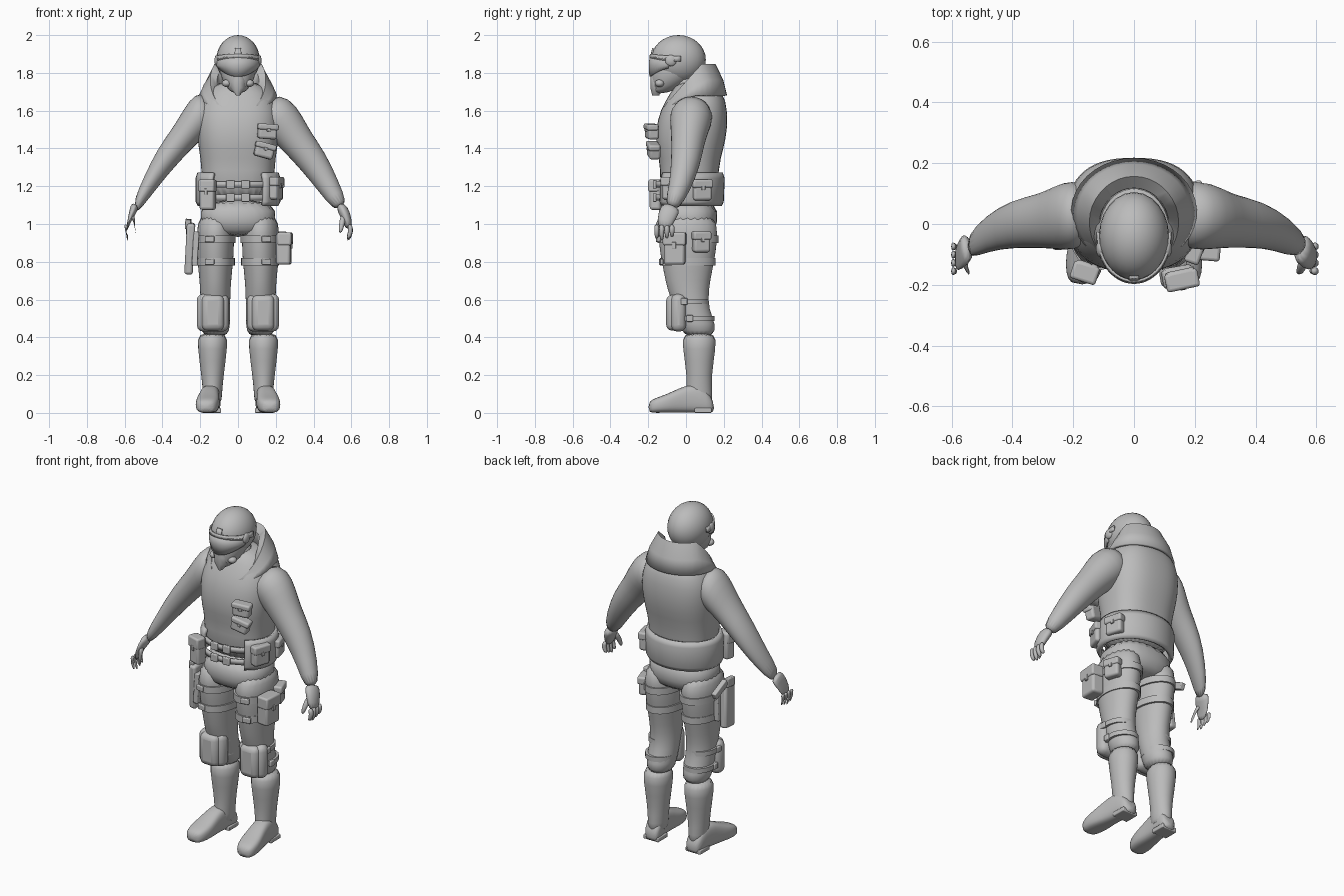
import bpy
import bmesh
from math import sin, cos, pi, radians, copysign
from mathutils import Vector, Euler

default_cube = bpy.data.objects.get("Cube")
if default_cube:
    bpy.data.objects.remove(default_cube, do_unlink=True)

tone = (0.5, 0.5, 0.5, 1)
grey = bpy.data.materials.new("plain grey")
grey.use_nodes = True
grey.diffuse_color = tone
grey.node_tree.nodes["Principled BSDF"].inputs["Base Color"].default_value = tone

AXIS_X, AXIS_Y, AXIS_Z = Vector((1, 0, 0)), Vector((0, 1, 0)), Vector((0, 0, 1))
SIDES = {"left": 1, "right": -1}


def finish(name, bm, smooth=False, thickness=0, bevel=0):
    """Turn a bmesh into a shaded object with its modifiers."""
    bmesh.ops.recalc_face_normals(bm, faces=bm.faces)
    mesh = bpy.data.meshes.new(name)
    bm.to_mesh(mesh)
    bm.free()
    mesh.materials.append(grey)
    part = bpy.data.objects.new(name, mesh)
    bpy.context.collection.objects.link(part)
    for polygon in mesh.polygons:
        polygon.use_smooth = True
    if smooth:
        part.modifiers.new("Smoothing", 'SUBSURF').levels = 1
    else:
        mesh.set_sharp_from_angle(angle=radians(40))
    if thickness:
        solid = part.modifiers.new("Thickness", 'SOLIDIFY')
        solid.thickness, solid.offset = thickness, 0
    if bevel:
        rounding = part.modifiers.new("Rounding", 'BEVEL')
        rounding.width, rounding.segments = bevel, 3
    return part


def skin(name, sections, sides=20, power=2, smooth=True):
    """Join superellipse sections given as (centre, axis u, axis v)."""
    bm = bmesh.new()
    rings = []
    for centre, u, v in sections:
        ring = []
        for k in range(sides):
            c, s = cos(2 * pi * k / sides), sin(2 * pi * k / sides)
            point = centre + u * copysign(abs(c) ** (2 / power), c) + v * copysign(abs(s) ** (2 / power), s)
            point.z = max(point.z, 0)
            ring.append(bm.verts.new(point))
        rings.append(ring)
    for low, high in zip(rings, rings[1:]):
        for k in range(sides):
            bm.faces.new((low[k], low[k - 1], high[k - 1], high[k]))
    bm.faces.new(rings[0])
    bm.faces.new(rings[-1])
    return finish(name, bm, smooth)


def column(name, x, rows, **options):
    """Upright body from rows of (height, y, half width, half depth)."""
    skin(name, [(Vector((x, y, z)), AXIS_X * w, AXIS_Y * d) for z, y, w, d in rows], **options)


def limb(name, side, rows, flat=1, **options):
    """Tapered tube along rows of (x, y, z, radius), mirrored by side."""
    points = [Vector(row[:3]) for row in rows]
    sections = []
    for i, row in enumerate(rows):
        ahead, behind = points[min(i + 1, len(rows) - 1)], points[max(i - 1, 0)]
        along = (ahead - behind).normalized()
        v = (AXIS_Y - along * along.y).normalized()
        section = [points[i], v.cross(along) * row[3], v * row[3] * flat]
        for vector in section:
            vector.x *= side
        sections.append(section)
    skin(name, sections, **options)


def band(name, start, end, profile, thickness, steps=24):
    """Sheet swept round z, angle zero at the front; profile gives (rx, ry, y, z)."""
    bm = bmesh.new()
    columns = []
    for i in range(steps + 1):
        a = radians(start + (end - start) * i / steps)
        columns.append([bm.verts.new((rx * sin(a), y - ry * cos(a), z)) for rx, ry, y, z in profile(a)])
    for this, following in zip(columns, columns[1:]):
        for j in range(len(this) - 1):
            bm.faces.new((this[j], following[j], following[j + 1], this[j + 1]))
    finish(name, bm, thickness=thickness)


def ball(name, centre, radii):
    bm = bmesh.new()
    bmesh.ops.create_uvsphere(bm, u_segments=24, v_segments=16, radius=1)
    bmesh.ops.scale(bm, vec=radii, verts=bm.verts)
    finish(name, bm).location = centre


def box(name, centre, size, tilt=0, turn=0, pitch=0, bevel=.005):
    bm = bmesh.new()
    bmesh.ops.create_cube(bm, size=1)
    bmesh.ops.scale(bm, vec=size, verts=bm.verts)
    part = finish(name, bm, bevel=bevel)
    part.location = centre
    part.rotation_euler = radians(pitch), radians(tilt), radians(turn)


def pouch(name, centre, size, tilt=0, turn=0):
    """Bag with an overhanging flap and a buckle; its own front is -y."""
    width, depth, height = size
    rotation = Euler((0, radians(tilt), radians(turn)))

    def place(y, z):
        offset = Vector((0, y, z))
        offset.rotate(rotation)
        return Vector(centre) + offset

    box(name, centre, size, tilt, turn, bevel=.014)
    box(f"{name}_flap", place(-.006, height * .3), (width * 1.1, depth, height * .4), tilt, turn, bevel=.01)
    box(f"{name}_buckle", place(-depth * .55, height * .1), (width / 5, .01, height / 5), tilt, turn, bevel=.003)


# Torso, hips and neck
column("torso", 0, [(1.1, .01, .2, .16), (1.3, .02, .19, .15), (1.4, .02, .21, .18), (1.5, .03, .22, .19),
                    (1.6, .04, .22, .18), (1.7, .06, .18, .14), (1.76, .04, .09, .08)], sides=28, power=2.5)
column("hips", 0, [(.93, .01, .15, .13), (1, .01, .21, .16), (1.14, .01, .2, .16)], sides=24, power=2.4)
column("neck", 0, [(1.6, .03, .1, .09), (1.82, 0, .07, .08)])

# Helmet, pointed respirator and visor
ball("helmet", (0, -.04, 1.87), (.115, .145, .13))
column("jaw", 0, [(1.69, -.14, .03, .04), (1.73, -.1, .07, .08), (1.8, -.06, .1, .13), (1.88, -.04, .1, .13)])
column("respirator", 0, [(1.68, -.16, .01, .02), (1.72, -.16, .04, .03), (1.76, -.16, .04, .03),
                         (1.82, -.18, .01, .01)], sides=10, smooth=False)
band("visor", -72, 72, lambda a: [(.108, .14, -.05, 1.78 + .05 * sin(a) ** 2), (.12, .15, -.043, 1.84),
                                  (.118, .149, -.04, 1.885)], .008)
band("brow_rim", -95, 95, lambda a: [(.12, .15, -.04, 1.88 - .02 * sin(a) ** 2),
                                     (.117, .147, -.04, 1.9 - .01 * sin(a) ** 2)], .008)
band("crest", -9, 9, lambda a: [(.116, .147, -.04, 1.88), (.1, .135, -.04, 1.93)], .008, steps=4)
for tag, side in SIDES.items():
    ball(f"{tag}_ear_disc", (.11 * side, -.08, 1.865), (.015, .03, .03))
    ball(f"{tag}_filter", (.06 * side, -.14, 1.745), (.025, .025, .02))


# Tall collar cut away towards the chin
def collar_profile(a):
    depth = .17 * cos(a)
    top = min(1.84, 1.75 - depth)
    low = 1.68 - .08 * max(cos(a), 0)
    middle = (top + low) / 2
    return [(.2, .17, .04, low), (.18, .16, .03, middle), (.145, .15, .005, top), (.12, .125, 0, top - .03),
            (.11, .12, 0, low)]


band("collar", 35, 325, collar_profile, .015, steps=30)

# Belt open at the front, closed by two buckled straps
band("belt", 38, 322, lambda a: [(.205, .17, .01, 1.1), (.215, .18, .01, 1.12), (.215, .18, .015, 1.24),
                                 (.205, .17, .015, 1.27)], .02, steps=32)
for z in (1.14, 1.21):
    band("belt_strap", -42, 42, lambda a: [(.205, .17, .01, z - .016), (.205, .17, .01, z + .016)], .012)
    for x in (-.04, .04):
        box("belt_buckle", (x, -.165, z), (.045, .02, .045))

for tag, side in SIDES.items():
    # Arms and hands
    limb(f"{tag}_arm", side, [(.14, .03, 1.6, .09), (.2, .03, 1.58, .12), (.26, .02, 1.51, .105),
                              (.31, .01, 1.44, .09), (.4, 0, 1.33, .08), (.48, -.03, 1.2, .06),
                              (.55, -.08, 1.08, .04)], sides=16)
    limb(f"{tag}_palm", side, [(.54, -.07, 1.1, .03), (.57, -.1, 1.05, .03), (.59, -.12, .97, .02)],
         flat=1.8, sides=12)
    for finger in range(4):
        y = -.155 + finger * .027
        tip = .91 + .01 * abs(finger - 1)
        limb(f"{tag}_finger", side, [(.59, y, 1, .015), (.6, y, .96, .015), (.58, y, tip, .01)], sides=8)
    limb(f"{tag}_thumb", side, [(.56, -.11, 1.05, .02), (.55, -.15, 1, .016), (.54, -.16, .95, .01)], sides=8)

    # Trousers and boots
    column(f"{tag}_leg", .12 * side, [(1.06, .01, .09, .15), (.95, .01, .1, .16), (.85, .01, .1, .15),
                                      (.75, .01, .09, .13), (.65, .01, .08, .11), (.55, .03, .08, .09),
                                      (.47, .06, .08, .1), (.4, .07, .07, .08)])
    column(f"{tag}_boot_shaft", .135 * side, [(.43, .07, .08, .09), (.35, .07, .08, .09), (.2, .07, .06, .065),
                                              (.1, .07, .05, .07), (.04, .07, .05, .07)])
    foot = [(.15, .04, .05), (.11, .05, .13), (.04, .05, .16), (-.04, .055, .13), (-.1, .065, .1),
            (-.16, .06, .08), (-.2, .04, .06)]
    skin(f"{tag}_boot_foot", [(Vector(((.15 - y / 10) * side, y, h / 2)), AXIS_X * w, AXIS_Z * h / 2)
                              for y, w, h in foot], sides=16, power=3)
    box(f"{tag}_boot_heel", (.14 * side, .09, .013), (.1, .09, .026))

    # Knee pads with their straps
    knee = .133 * side
    box(f"{tag}_knee_pad", (knee, -.04, .53), (.17, .08, .2), bevel=.035)
    box(f"{tag}_knee_cap", (knee, -.07, .53), (.12, .07, .19), bevel=.032)
    for z, y in ((.5, .05), (.59, .02)):
        column(f"{tag}_knee_strap", .127 * side, [(z + h, y, .085, .1) for h in (-.014, .014)], smooth=False)
        box(f"{tag}_knee_buckle", (.21 * side, y - .03, z), (.016, .035, .035))

    # Thigh straps
    for z, width, depth in ((.92, .105, .162), (.8, .1, .147)):
        column(f"{tag}_thigh_strap", .117 * side, [(z + h, .01, width, depth) for h in (-.02, .02)],
               sides=28, smooth=False)
        box(f"{tag}_strap_buckle", (.15 * side, .015 - depth, z), (.05, .016, .032), turn=12 * side)

# Chest, belt and thigh pouches
pouch("upper_chest_pouch", (.155, -.18, 1.49), (.1, .06, .08), tilt=4, turn=12)
pouch("lower_chest_pouch", (.14, -.17, 1.39), (.1, .06, .08), tilt=15, turn=10)
pouch("front_belt_pouch", (-.16, -.155, 1.155), (.08, .06, .16), turn=-18)
pouch("side_belt_pouch", (.205, .085, 1.18), (.1, .05, .11), turn=105)
pouch("left_hip_pouch", (.2, -.075, 1.19), (.1, .05, .12), turn=70)
pouch("large_thigh_pouch", (.243, -.06, .87), (.11, .075, .17), turn=85)
pouch("small_thigh_pouch", (.215, .08, .905), (.09, .055, .11), turn=108)

# Holster with the sidearm grip behind it
box("holster", (-.255, -.03, .87), (.045, .09, .27), tilt=3, pitch=5, bevel=.014)
box("holster_plate", (-.225, -.02, .87), (.03, .12, .18), tilt=3)
box("sidearm_slide", (-.265, -.035, 1), (.03, .07, .05), tilt=3, pitch=5)
box("sidearm_grip", (-.26, .05, .985), (.03, .12, .04), pitch=-25)
